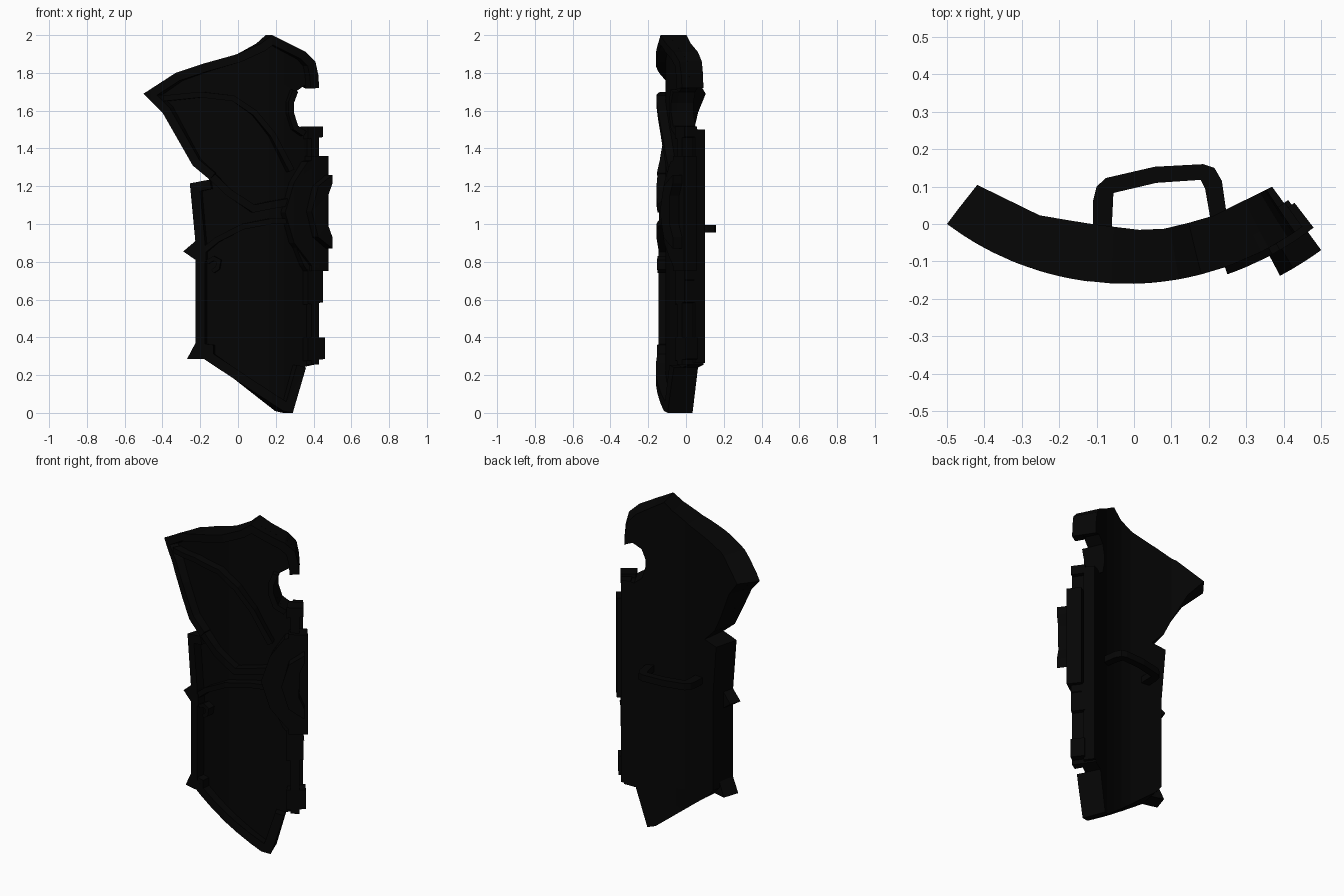
import bpy, bmesh, math
from mathutils import Vector

if "Cube" in bpy.data.objects:
    bpy.data.objects.remove(bpy.data.objects["Cube"])

black = bpy.data.materials.new("near black metal")
black.diffuse_color = (0.0015, 0.0015, 0.0015, 1)
black.use_nodes = True
black.node_tree.nodes["Principled BSDF"].inputs["Base Color"].default_value = black.diffuse_color

# the shield is a slice of a cylinder around this vertical axis
AX, AY, R = -0.02, 0.64, 0.80
BACK = 0.665          # radius of the rear surface
FACE = 0.75           # radius of the recessed front panels
# coarse facets of the rear surface, seen from above
REAR = [(-0.42, 0.105), (-0.25, 0.022), (-0.10, -0.002), (0.05, -0.02), (0.20, 0.016), (0.38, 0.105)]


def finish(bm, name):
    bmesh.ops.recalc_face_normals(bm, faces=bm.faces[:])
    me = bpy.data.meshes.new(name)
    bm.to_mesh(me)
    bm.free()
    me.materials.append(black)
    ob = bpy.data.objects.new(name, me)
    bpy.context.collection.objects.link(ob)
    return ob


def fill(bm, points):
    f = bm.faces.new([bm.verts.new(p) for p in points])
    f.normal_update()
    bmesh.ops.triangulate(bm, faces=[f])


def extrude(bm):
    ext = bmesh.ops.extrude_face_region(bm, geom=bm.faces[:], use_keep_orig=True)
    return {v for v in ext["geom"] if isinstance(v, bmesh.types.BMVert)}


def rear_y(x, y):
    for (xa, ya), (xb, yb) in zip(REAR, REAR[1:]):
        if xa <= x <= xb:
            return ya + (yb - ya) * (x - xa) / (xb - xa)
    return y


def plate(name, outline, r0, r1, step=0.08):
    """Front outline (x, z) made into a plate bent between two radii."""
    bm = bmesh.new()
    fill(bm, [(x, 0, z) for x, z in outline])
    x = -0.5 + step / 2
    while x < 0.5:
        bmesh.ops.bisect_plane(bm, geom=bm.verts[:] + bm.edges[:] + bm.faces[:],
                               plane_co=(x, 0, 0), plane_no=(1, 0, 0))
        x += step
    back = extrude(bm)
    for v in bm.verts:
        a = math.asin((v.co.x - AX) / R)
        r = r0 if v in back else r1
        v.co = (AX + r * math.sin(a), AY - r * math.cos(a), v.co.z)
        if r == BACK:
            v.co.y = rear_y(v.co.x, v.co.y)
    return finish(bm, name)


def band(name, path, w, r0=0.74, r1=0.80):
    """Raised strip lying on the right hand side of an open path."""
    pts = [Vector(p) for p in path]
    inner = []
    for i, p in enumerate(pts):
        ns = []
        for a, b in ((i - 1, i), (i, i + 1)):
            if a >= 0 and b < len(pts):
                d = (pts[b] - pts[a]).normalized()
                ns.append(Vector((d.y, -d.x)))
        n = (ns[0] + ns[-1]).normalized()
        inner.append(p + n * w / max(n.dot(ns[0]), 0.5))
    return plate(name, [tuple(p) for p in pts + inner[::-1]], r0, r1)


# main silhouette, split along the lower edge of the wing
lower = [(0.36, 0.24), (0.29, 0.0), (0.24, 0.01), (0.04, 0.14), (-0.18, 0.285),
         (-0.225, 0.33), (-0.225, 0.9), (-0.255, 1.215), (-0.15, 1.235)]
wing = [(-0.24, 1.31), (-0.40, 1.59), (-0.50, 1.69), (-0.33, 1.80), (-0.18, 1.85),
        (0.0, 1.90), (0.12, 1.955), (0.18, 2.0), (0.36, 1.91), (0.41, 1.86),
        (0.425, 1.79), (0.43, 1.72)]
notch = [(0.38, 1.735), (0.325, 1.70), (0.302, 1.64), (0.302, 1.59),
         (0.325, 1.52), (0.37, 1.49), (0.43, 1.50)]
seam = [(-0.15, 1.235), (-0.06, 1.15), (0.08, 1.06), (0.18, 1.08), (0.30, 1.10)]
vein = [(-0.40, 1.68), (-0.20, 1.70), (-0.02, 1.68), (0.10, 1.60), (0.20, 1.48), (0.30, 1.29)]
plate("shield_body", lower + wing + notch + [(0.43, 0.255)], BACK, FACE)
plate("back_edge", [(0.39, 0.265), (0.448, 0.265), (0.448, 1.50), (0.39, 1.50)], BACK, 0.73)

# raised rims
band("lower_rim", lower, 0.05)
band("wing_rim", [(-0.15, 1.235)] + wing, 0.045)
band("right_rim", [(0.43, 1.50), (0.43, 0.255)], 0.04)
band("notch_rim", notch[1:6], 0.03, 0.74, 0.785)

# small spikes on the left edge
plate("middle_spike", [(-0.17, 0.80), (-0.225, 0.81), (-0.29, 0.855), (-0.225, 0.91),
                       (-0.17, 0.87)], 0.73, 0.80)
plate("lower_spike", [(-0.13, 0.285), (-0.27, 0.285), (-0.225, 0.37), (-0.13, 0.36)],
      0.70, 0.80)

# ornamental ridges
ridges = {
    "wing_lower_ridge": (seam, -0.04),
    "wing_vein": (vein, 0.03),
    "middle_vein": ([(-0.22, 0.85), (-0.12, 0.93), (0.02, 1.0), (0.18, 1.03), (0.28, 1.03)], 0.03),
    "curl": ([(-0.17, 0.81), (-0.13, 0.83), (-0.09, 0.81), (-0.10, 0.76), (-0.13, 0.74)], 0.022),
    "tail_feather": ([(0.30, 0.90), (0.35, 0.78), (0.42, 0.68)], -0.04),
}
for name, (path, w) in ridges.items():
    band(name, path, w, 0.74, 0.797)

# emblem and clasps on the right edge
plate("emblem_base", [(0.243, 1.06), (0.29, 1.22), (0.36, 1.33), (0.46, 1.36),
                      (0.46, 0.75), (0.38, 0.78), (0.29, 0.90)], 0.745, 0.82)
plate("edge_guard", [(0.38, 0.75), (0.468, 0.75), (0.468, 1.36), (0.38, 1.36)], 0.736, 0.82)
plate("emblem_crescent", [(0.453, 0.87), (0.385, 0.93), (0.353, 1.065), (0.385, 1.20),
                          (0.453, 1.26), (0.453, 1.215), (0.432, 1.15), (0.43, 1.0),
                          (0.453, 0.93)], 0.80, 0.88)
for name, x1, z0, z1 in (("upper_clasp", 0.45, 1.45, 1.515),
                         ("middle_clasp", 0.45, 0.575, 0.76),
                         ("bottom_clasp", 0.46, 0.275, 0.40)):
    plate(name, [(0.37, z0), (x1, z0 + 0.01), (x1, z1), (0.37, z1)], 0.72, 0.80)

# square-section hand grip on the back
outer = [(-0.11, -0.02), (-0.11, 0.06), (-0.10, 0.10), (-0.075, 0.123), (0.055, 0.153),
         (0.185, 0.16), (0.215, 0.15), (0.235, 0.115), (0.25, 0.01)]
inside = [(0.205, 0.01), (0.19, 0.095), (0.178, 0.118), (0.06, 0.11), (-0.055, 0.083),
          (-0.06, -0.02)]
bm = bmesh.new()
fill(bm, [(x, y, 0.955) for x, y in outer + inside])
bmesh.ops.translate(bm, vec=(0, 0, 0.04), verts=list(extrude(bm)))
finish(bm, "hand_grip")
